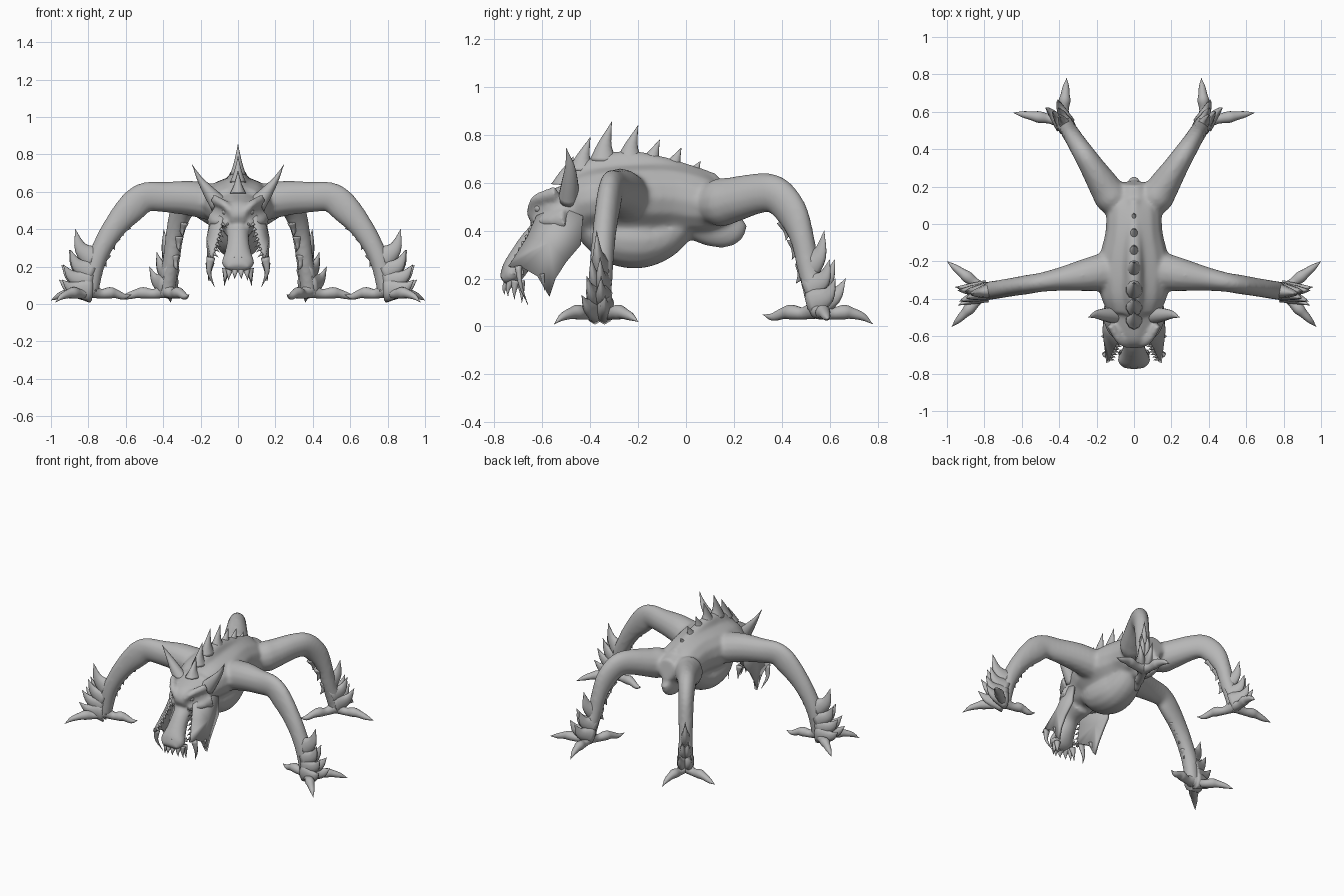
import bpy, bmesh, math
from mathutils import Vector

if "Cube" in bpy.data.objects:
    bpy.data.objects.remove(bpy.data.objects["Cube"], do_unlink=True)

hide = bpy.data.materials.new("grey_hide")
hide.use_nodes = True
GREY = (0.47, 0.47, 0.47, 1)
hide.diffuse_color = GREY
hide.node_tree.nodes["Principled BSDF"].inputs["Base Color"].default_value = GREY

X, Y, Z = Vector((1, 0, 0)), Vector((0, 1, 0)), Vector((0, 0, 1))


def smooth_path(stations, steps):
    """Catmull-Rom through stations of x, y, z and two radii."""
    p = [Vector(s) for s in stations]
    p = [p[0] * 2 - p[1]] + p + [p[-1] * 2 - p[-2]]
    out = []
    for i in range(1, len(p) - 2):
        a, b, c, d = p[i - 1:i + 3]
        for k in range(steps):
            t = k / steps
            out.append(b + (c - a) * (t / 2) + (a * 2 - b * 5 + c * 4 - d) * (t * t / 2)
                       + (b * 3 - a - c * 3 + d) * (t ** 3 / 2))
    return out + [p[-2]]


def tube(bm, stations, up=Z, sides=14, steps=4):
    path = smooth_path(stations, steps)
    centres = [Vector(s[:3]) for s in path]
    rings = []
    for i, s in enumerate(path):
        along = (centres[min(i + 1, len(path) - 1)] - centres[max(i - 1, 0)]).normalized()
        side = along.cross(up).normalized()
        other = side.cross(along)
        ring = []
        for k in range(sides):
            a = math.tau * k / sides
            ring.append(bm.verts.new(centres[i] + side * math.cos(a) * max(s[3], .001)
                                     + other * math.sin(a) * max(s[4], .001)))
        rings.append(ring)
    for r, q in zip(rings, rings[1:]):
        for k in range(sides):
            n = (k + 1) % sides
            bm.faces.new((r[k], r[n], q[n], q[k]))
    bm.faces.new(rings[0][::-1])
    bm.faces.new(rings[-1])


def spike(bm, base, tip, wide, thick, up=Z, bend=(0, 0, 0)):
    base, tip = Vector(base), Vector(tip)
    mid = base.lerp(tip, .5) + Vector(bend)
    tube(bm, [(*base, wide, thick), (*mid, wide * .5, thick * .5), (*tip, 0, 0)], up, 10, 4)


def finish(bm, name, mirror=True, smooth=True):
    bmesh.ops.recalc_face_normals(bm, faces=bm.faces)
    mesh = bpy.data.meshes.new(name)
    bm.to_mesh(mesh)
    bm.free()
    for f in mesh.polygons:
        f.use_smooth = smooth
    mesh.materials.append(hide)
    obj = bpy.data.objects.new(name, mesh)
    bpy.context.collection.objects.link(obj)
    if mirror:
        m = obj.modifiers.new("mirror", 'MIRROR')
        m.use_mirror_merge = False
    return obj


body = bmesh.new()

# torso, spine ridge, ribcage, tucked tail, neck with skull, hanging jaw
trunk = {
    "torso": [(-.46, .51, .15, .12), (-.36, .53, .185, .14), (-.2, .535, .19, .15),
              (-.05, .535, .155, .145), (.1, .51, .14, .125), (.22, .53, .06, .07)],
    "ridge": [(-.47, .56, .05, .07), (-.38, .62, .06, .085), (-.26, .65, .055, .085),
              (-.14, .64, .055, .08), (0, .61, .05, .07), (.12, .58, .04, .06)],
    "ribcage": [(-.42, .43, .09, .07), (-.31, .375, .125, .11), (-.2, .36, .13, .12),
                (-.1, .38, .11, .1), (0, .45, .09, .07)],
    "tail": [(-.02, .46, .08, .07), (.1, .41, .055, .075), (.18, .41, .045, .075), (.23, .45, .03, .04)],
    "skull": [(-.38, .51, .15, .13), (-.47, .49, .14, .115), (-.55, .48, .13, .095),
              (-.61, .47, .085, .075), (-.655, .45, .035, .03)],
    "jaw": [(-.53, .42, .09, .08), (-.63, .365, .06, .055), (-.69, .28, .07, .055),
            (-.73, .22, .09, .05), (-.765, .19, .06, .025)],
}
for rows in trunk.values():
    tube(body, [(0, *row) for row in rows])

# heavy brows and cheekbones
tube(body, [(.02, -.645, .475, .02, .02), (.07, -.625, .53, .025, .022), (.13, -.54, .56, .02, .03)])
tube(body, [(.05, -.63, .43, .02, .02), (.11, -.58, .44, .025, .025), (.14, -.5, .45, .03, .05)])

talons, barbs, fins = bmesh.new(), bmesh.new(), bmesh.new()


def toe(ankle, tip):
    a, b = Vector((*ankle, 0)), Vector(tip)
    rows = []
    for t, z, r in ((0, .075, .045), (.25, .055, .026), (.48, .06, .031), (.62, .055, .024), (.82, .04, .016)):
        p = a.lerp(b, t)
        rows.append((p.x, p.y, z, r, r))
    tube(talons, rows + [(*b, 0, 0)])


def leg(origin, ankle, rows, fin_rows, barb_rows, toe_tips):
    """Build a limb in the upright plane that runs from origin to ankle."""
    origin, ankle = Vector((*origin, 0)), Vector((*ankle, 0))
    out = (ankle - origin).normalized()
    across = out.cross(Z)

    def at(d, z, lateral=0):
        return origin + out * d + across * lateral + Z * z

    tube(body, [(*at(d, z), a, b) for d, z, a, b in rows], across)
    for d, z, td, tz, spread in fin_rows:
        for s in ((-1, 1) if spread else (0,)):
            spike(fins, at(d, z, s * spread * .4), at(td, tz, s * spread),
                  .072, .042, across, out * .02 - Z * .02)
    for d, z, td, tz in barb_rows:
        spike(barbs, at(d, z), at(td, tz), .045, .025, across, out * .008)
    for tip in toe_tips:
        toe(ankle.xy, tip)


# front legs
leg((.12, -.25), (.79, -.36),
    [(0, .54, .1, .11), (.13, .565, .095, .09), (.27, .572, .083, .065), (.38, .572, .08, .052),
     (.45, .52, .083, .052), (.54, .42, .066, .05), (.61, .31, .056, .05), (.655, .2, .052, .05),
     (.68, .06, .045, .045)],
    [(.66, .24, .76, .4, 0), (.67, .17, .79, .29, .02), (.68, .12, .83, .21, .03), (.68, .08, .84, .13, .05)],
    [(.43, .49, .46, .41), (.5, .42, .5, .365), (.56, .35, .545, .29), (.61, .26, .59, .2)],
    [(1, -.2, .02), (.975, -.55, .01), (.57, -.31, .05)])

# hind legs
leg((.08, .08), (.38, .55),
    [(-.04, .5, .05, .05), (.06, .515, .1, .09), (.14, .53, .095, .085), (.26, .555, .085, .068),
     (.35, .55, .08, .058), (.43, .475, .072, .05), (.48, .37, .053, .048), (.51, .25, .048, .046),
     (.54, .15, .048, .046), (.555, .06, .04, .042)],
    [(.5, .24, .59, .4, 0), (.52, .16, .63, .28, .02), (.54, .1, .67, .2, .04)],
    [(.4, .44, .4, .36), (.45, .36, .43, .28), (.49, .25, .45, .18)],
    [(.36, .78, .01), (.645, .595, .03), (.26, .32, .05)])

body_obj = finish(body, "body_and_limbs")
remesh = body_obj.modifiers.new("fuse", 'REMESH')
remesh.mode = 'VOXEL'
remesh.voxel_size = .011
remesh.use_smooth_shade = True
soften = body_obj.modifiers.new("soften", 'SMOOTH')
soften.iterations = 10
finish(talons, "toes")
finish(barbs, "forearm_barbs")
finish(fins, "ankle_fins")

# row of blades along the spine
blades = bmesh.new()
for y, base, tip in ((-.47, .59, .71), (-.4, .65, .79), (-.31, .69, .855), (-.2, .69, .84),
                     (-.11, .67, .78), (-.02, .65, .745), (.06, .62, .69)):
    spike(blades, (0, y - .035, base), (0, y, tip), .06, .045, X, (0, -.012, -.015))
finish(blades, "spine_blades", mirror=False)

# swept ears
ears = bmesh.new()
tube(ears, [(.1, -.49, .53, .05, .045), (.155, -.485, .6, .033, .035), (.205, -.485, .67, .015, .02),
            (.245, -.5, .745, 0, 0)], Y)
finish(ears, "ears")

# eyes and snout horns
eyes = bmesh.new()
bmesh.ops.create_uvsphere(eyes, u_segments=12, v_segments=8, radius=.02)
bmesh.ops.translate(eyes, verts=eyes.verts, vec=(.065, -.615, .495))
finish(eyes, "eyes")
horns = bmesh.new()
spike(horns, (.03, -.62, .46), (.04, -.655, .49), .016, .016)
spike(horns, (.05, -.61, .44), (.06, -.65, .42), .018, .018)
finish(horns, "snout_horns")

# webbed cheeks that hang beside the open mouth
cheek = bmesh.new()
outline = [(.08, -.62, .46), (.1, -.66, .37), (.125, -.71, .29), (.14, -.74, .25), (.145, -.68, .245),
           (.15, -.62, .21), (.15, -.57, .125), (.155, -.545, .2), (.155, -.5, .27), (.15, -.44, .34),
           (.14, -.43, .46), (.12, -.53, .5)]
hub = cheek.verts.new((.16, -.57, .35))
rim = [cheek.verts.new(p) for p in outline]
for a, b in zip(rim, rim[1:] + rim[:1]):
    cheek.faces.new((hub, a, b))
web = finish(cheek, "cheek_webs")
thick = web.modifiers.new("thickness", 'SOLIDIFY')
thick.thickness = .018
thick.offset = 0

# teeth on the cheek edges, hooked tusks, and fangs round the jaw
teeth = bmesh.new()
top, low = Vector((.085, -.635, .43)), Vector((.13, -.72, .27))
for i in range(7):
    p = top.lerp(low, i / 6)
    spike(teeth, p, p + Vector((-.025, -.008, -.02)), .011, .009)
spike(teeth, (.145, -.7, .25), (.125, -.66, .09), .024, .016, Y, (.02, -.01, 0))
spike(teeth, (.15, -.6, .22), (.15, -.59, .15), .025, .012, Y)
for i in range(4):
    a = math.radians(14 + 30 * i)
    s, c = math.sin(a), math.cos(a)
    spike(teeth, (.065 * s, -.7 - .04 * c, .19), (.075 * s, -.7 - .06 * c, .105 + .03 * c),
          .022, .02, Y, (0, -.01 * c, 0))
    spike(teeth, (.075 * s, -.7 - .05 * c, .22), (.08 * s, -.7 - .07 * c, .25), .012, .012, Y)
finish(teeth, "teeth")
